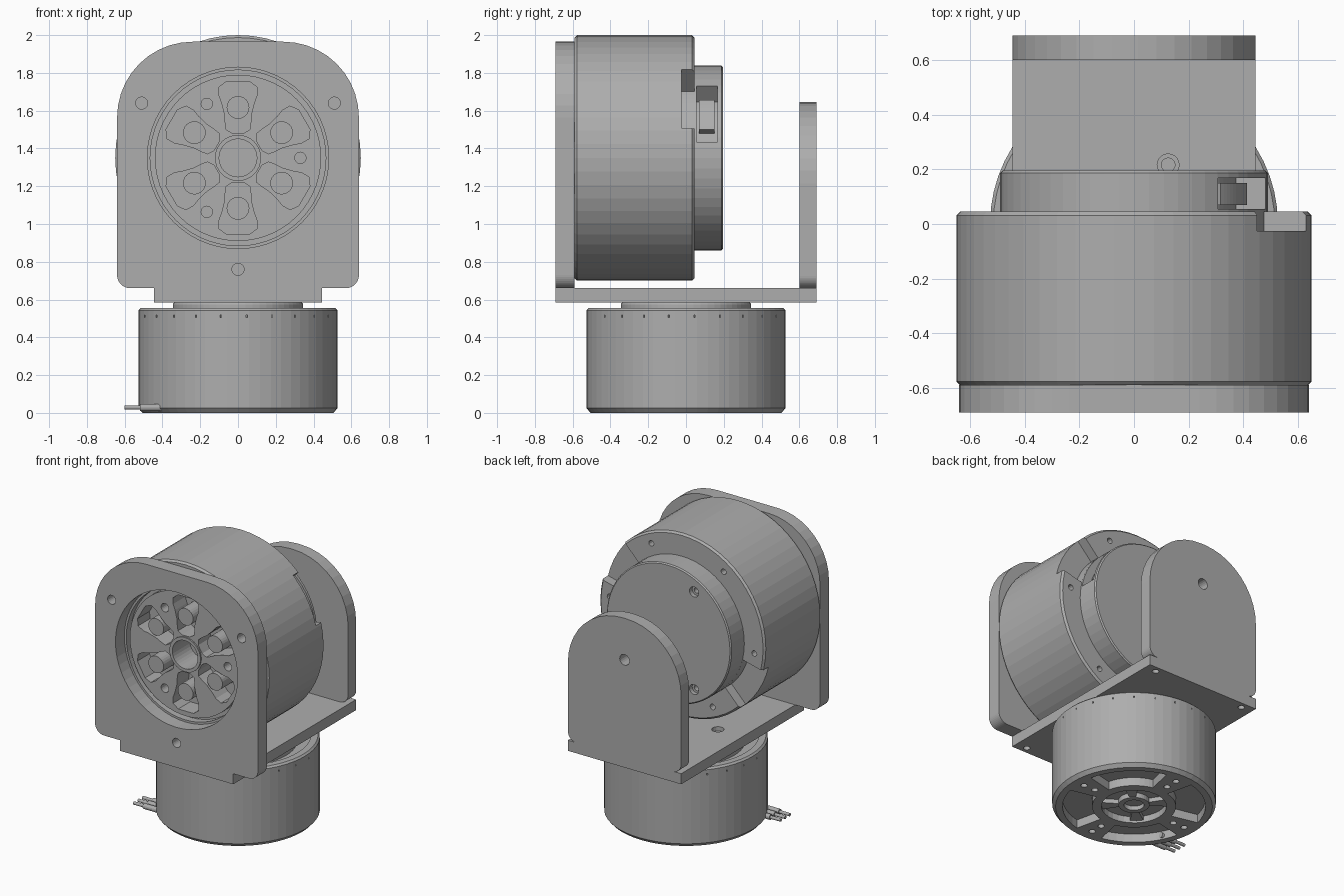
import bpy, bmesh
from math import sin, cos, pi, radians, atan2
from mathutils import Vector

if "Cube" in bpy.data.objects:
    bpy.data.objects.remove(bpy.data.objects["Cube"])

grey = bpy.data.materials.new("machined_grey")
grey.use_nodes = True
GREY = (0.42, 0.42, 0.42, 1)
grey.diffuse_color = GREY
grey.node_tree.nodes["Principled BSDF"].inputs["Base Color"].default_value = GREY

AXIS_Z = 1.35   # height of the tilting motor's axis
SEGS = 56


def place(u, v, h, axis):
    """Map a profile point at height h to the upright (z) or tilting (y) axis."""
    return (u, v, h) if axis == "z" else (u, h, v + AXIS_Z)


def loft(name, rings, axis):
    """Solid from a stack of (outline, height) rings with both ends capped."""
    bm = bmesh.new()
    loops = [[bm.verts.new(place(u, v, h, axis)) for u, v in pts] for pts, h in rings]
    n = len(loops[0])
    for a, b in zip(loops, loops[1:]):
        for i in range(n):
            j = (i + 1) % n
            bm.faces.new((a[i], a[j], b[j], b[i]))
    bm.faces.new(loops[0])
    bm.faces.new(loops[-1])
    bmesh.ops.recalc_face_normals(bm, faces=bm.faces)
    me = bpy.data.meshes.new(name)
    bm.to_mesh(me)
    bm.free()
    me.materials.append(grey)
    ob = bpy.data.objects.new(name, me)
    bpy.context.collection.objects.link(ob)
    return ob


def circle(r, n=SEGS, cu=0, cv=0):
    return [(cu + r * cos(2 * pi * i / n), cv + r * sin(2 * pi * i / n)) for i in range(n)]


def lathe(name, profile, axis):
    return loft(name, [(circle(r), h) for r, h in profile], axis)


def prism(name, outline, lo, hi, axis):
    return loft(name, [(outline, lo), (outline, hi)], axis)


def polar(r, deg):
    return r * cos(radians(deg)), r * sin(radians(deg))


def hole(r, u, v, lo, hi, axis, n=20):
    return prism("cutter", circle(r, n, u, v), lo, hi, axis)


def sector(r0, r1, a0, a1, steps=10):
    angles = [a0 + (a1 - a0) * i / steps for i in range(steps + 1)]
    return [polar(r1, a) for a in angles] + [polar(r0, a) for a in reversed(angles)]


def rounded(corners, steps=10):
    """Outline with an arc at each (u, v, radius) right-angled corner, counter-clockwise."""
    pts = []
    for i, (u, v, r) in enumerate(corners):
        p = Vector((u, v))
        to_prev = (Vector(corners[i - 1][:2]) - p).normalized()
        to_next = (Vector(corners[(i + 1) % len(corners)][:2]) - p).normalized()
        c = p + (to_prev + to_next) * r
        start = atan2(-to_next.y, -to_next.x)
        for k in range(steps + 1):
            a = start + pi / 2 * k / steps
            pts.append((c.x + r * cos(a), c.y + r * sin(a)))
    return pts


def arch(half, bottom, top, r_low, r_top):
    b, t = bottom - AXIS_Z, top - AXIS_Z
    return rounded([(-half, b, r_low), (half, b, r_low), (half, t, r_top), (-half, t, r_top)])


def cut(target, cutters):
    """Subtract each cutter, bake the result and delete the cutter."""
    for c in cutters:
        c.hide_render = True
        mod = target.modifiers.new("cut", "BOOLEAN")
        mod.operation, mod.solver, mod.object = "DIFFERENCE", "EXACT", c
        bpy.context.view_layer.update()
        graph = bpy.context.evaluated_depsgraph_get()
        me = bpy.data.meshes.new_from_object(target.evaluated_get(graph))
        target.modifiers.clear()
        target.data = me
        bpy.data.objects.remove(c)


# Bracket: front plate with motor opening and screw holes
front = prism("front_plate", arch(0.64, 0.66, 1.965, 0.07, 0.4), -0.69, -0.59, "y")
cut(front, [hole(0.48, 0, 0, -0.8, -0.5, "y", SEGS)] +
    [hole(0.032, u, v, -0.8, -0.5, "y") for u, v in ((-0.51, 0.29), (0.51, 0.29), (0, -0.59))])

# Bracket: arched back plate with pivot hole
back = prism("back_plate", arch(0.445, 0.66, 1.645, 0.065, 0.43), 0.6, 0.69, "y")
cut(back, [hole(0.038, 0, 0, 0.5, 0.8, "y")])

# Bracket: base plate with corner and bolt-circle holes
base = prism("base_plate", [(-0.445, -0.69), (0.445, -0.69), (0.445, 0.69), (-0.445, 0.69)],
             0.585, 0.66, "z")
cut(base, [hole(0.022, sx * 0.36, sy * 0.645, 0.5, 0.65, "z") for sx in (-1, 1) for sy in (-1, 1)] +
    [hole(0.025, *polar(0.25, a), 0.58, 0.7, "z") for a in (60, 180, 300)] +
    [hole(0.04, *polar(0.25, a), 0.63, 0.7, "z") for a in (60, 180, 300)])

# Tilting motor: housing with recessed rotor face
drum = lathe("tilt_motor_housing", [
    (0.637, 0.045), (0.65, 0.032), (0.65, -0.577), (0.637, -0.59), (0.465, -0.59),
    (0.465, -0.54), (0.44, -0.54), (0.44, -0.585)], "y")
half = [(0.13, 0.03), (0.15, 0.062), (0.19, 0.068), (0.23, 0.07), (0.29, 0.085),
        (0.33, 0.1), (0.375, 0.1), (0.405, 0.06)]
blob = half + [(r, -w) for r, w in reversed(half)]
cutters = [hole(0.1, 0, 0, -0.7, -0.4, "y", 32)]
for k in range(6):
    a = radians(30 + 60 * k)
    turned = [(r * cos(a) - w * sin(a), r * sin(a) + w * cos(a)) for r, w in blob]
    cutters.append(prism("cutter", turned, -0.7, -0.45, "y"))
    cutters.append(hole(0.02, *polar(0.57, 5 + 60 * k), -0.05, 0.2, "y", 12))
cutters += [hole(0.03, *polar(0.33, a), -0.7, -0.5, "y") for a in (0, 120, 240)]
cutters += [prism("cutter", sector(0.49, 0.75, a, a + 32), -0.025, 0.1, "y") for a in (14, 194)]
cut(drum, cutters)

# Rotor pins and hub collar
for k in range(6):
    prism("rotor_pin", circle(0.06, 24, *polar(0.267, 30 + 60 * k)), -0.455, -0.59, "y")
hub = prism("rotor_hub_collar", circle(0.122, 32), -0.58, -0.595, "y")
cut(hub, [hole(0.1, 0, 0, -0.7, -0.5, "y", 32)])

# Tilting motor: rear cover with cable pocket and countersunk screws
cover = lathe("rear_cover", [(0.49, 0.04), (0.49, 0.187), (0.482, 0.195)], "y")
cut(cover, [prism("cutter", sector(0.38, 0.6, 10, 51), 0.055, 0.168, "y")] +
    [hole(0.036, *polar(0.4, a), 0.165, 0.3, "y") for a in (120, 240)] +
    [hole(0.02, *polar(0.4, a), 0.1, 0.3, "y") for a in (120, 240)])
prism("cable_connector", sector(0.37, 0.44, 20, 44), 0.07, 0.15, "y")

# Pan motor: housing with grooved top and pocketed underside
pan = lathe("pan_motor_housing", [
    (0.505, 0), (0.527, 0.025), (0.527, 0.543), (0.515, 0.555), (0.47, 0.555),
    (0.47, 0.51), (0.38, 0.51), (0.38, 0.555), (0.35, 0.555)], "z")
cutters = [prism("cutter", sector(0.27, 0.46, a, a + 64), -0.1, 0.06, "z") for a in (13, 103, 193, 283)]
cutters.append(hole(0.21, 0, 0, -0.1, 0.045, "z", 32))
for a in range(0, 360, 90):
    cutters += [hole(0.022, *polar(r, a), -0.1, 0.05, "z", 12) for r in (0.33, 0.42)]
for k in range(24):
    a = radians(15 * k + 5)
    cutters.append(hole(0.006, 0.522 * cos(a), 0.522 * sin(a), 0.505, 0.517, "z", 6))
cut(pan, cutters)
lathe("pan_output_flange", [(0.345, 0.55), (0.345, 0.575), (0.335, 0.59)], "z")

# Underside hub: bored boss with four ribs
boss = prism("underside_boss", circle(0.1, 32), 0.01, 0.05, "z")
cut(boss, [hole(0.065, 0, 0, -0.1, 0.04, "z", 24)])
for a in range(45, 360, 90):
    prism("underside_rib", sector(0.095, 0.215, a - 12, a + 12, 3), 0.015, 0.05, "z")

# Three motor leads with sleeves
for i in range(3):
    y = -0.31 + 0.05 * i
    for name, r, x0, x1 in (("lead_sleeve", 0.019, -0.52, -0.4), ("lead_wire", 0.011, -0.6, -0.51)):
        bpy.ops.mesh.primitive_cylinder_add(vertices=12, radius=r, depth=x1 - x0,
                                            location=((x0 + x1) / 2, y, 0.028),
                                            rotation=(0, pi / 2, 0))
        lead = bpy.context.object
        lead.name = name
        lead.data.materials.append(grey)
